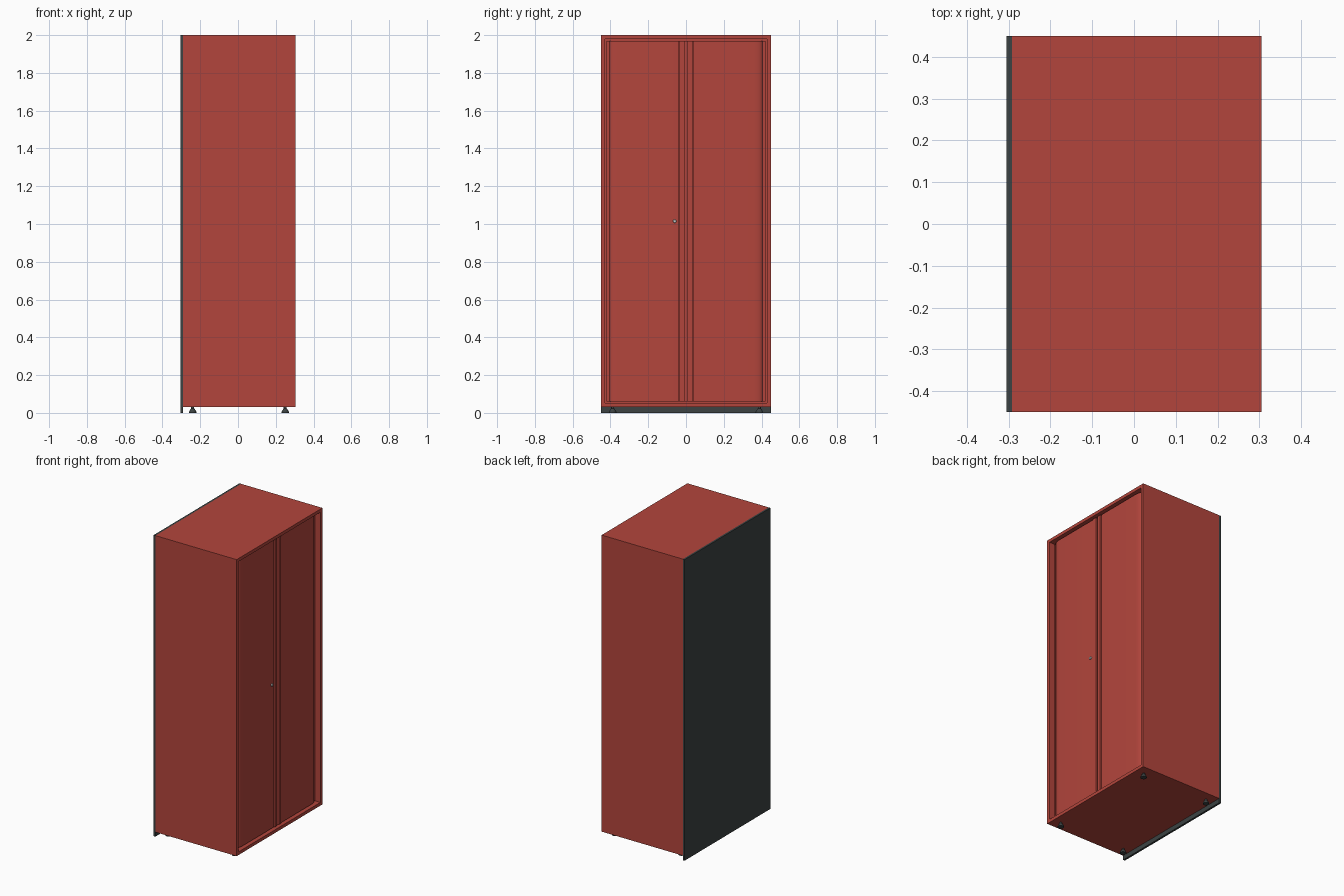
import bpy, bmesh, math

if "Cube" in bpy.data.objects:
    bpy.data.objects.remove(bpy.data.objects["Cube"])


def material(name, color):
    m = bpy.data.materials.new(name)
    m.diffuse_color = color
    m.use_nodes = True
    m.node_tree.nodes["Principled BSDF"].inputs["Base Color"].default_value = m.diffuse_color
    return m


RED = material("red_paint", (0.45, 0.06, 0.045, 1))
DARK = material("dark_grey", (0.045, 0.055, 0.055, 1))


def make_object(name, bm, mat=None, smooth=False):
    bmesh.ops.recalc_face_normals(bm, faces=bm.faces)
    mesh = bpy.data.meshes.new(name)
    bm.to_mesh(mesh)
    bm.free()
    ob = bpy.data.objects.new(name, mesh)
    bpy.context.collection.objects.link(ob)
    if mat:
        mesh.materials.append(mat)
    if smooth:
        bpy.ops.object.select_all(action='DESELECT')
        ob.select_set(True)
        bpy.context.view_layer.objects.active = ob
        bpy.ops.object.shade_smooth_by_angle(angle=math.radians(30))
    return ob


def box_bmesh(lo, hi):
    bm = bmesh.new()
    bmesh.ops.create_cube(bm, size=1)
    for v in bm.verts:
        for i in range(3):
            v.co[i] = hi[i] if v.co[i] > 0 else lo[i]
    return bm


def lathe(name, profile, loc, axis='Z', mat=None):
    """Spin a (radius, height) profile around Z or X."""
    bm = bmesh.new()
    n = 20
    rings = []
    for r, h in profile:
        ring = []
        for i in range(n):
            a = 2 * math.pi * i / n
            u, v = r * math.cos(a), r * math.sin(a)
            p = (u, v, h) if axis == 'Z' else (h, u, v)
            ring.append(bm.verts.new([p[k] + loc[k] for k in range(3)]))
        rings.append(ring)
    for a, b in zip(rings, rings[1:]):
        for i in range(n):
            bm.faces.new((a[i], a[(i + 1) % n], b[(i + 1) % n], b[i]))
    bm.faces.new(rings[0])
    bm.faces.new(rings[-1])
    return make_object(name, bm, mat, smooth=True)


# Cabinet body with a recessed door opening on the +x face
bm = box_bmesh((-0.292, -0.45, 0.03), (0.305, 0.45, 2.0))
bm.normal_update()
front = max(bm.faces, key=lambda f: f.calc_center_median().x)
bmesh.ops.inset_individual(bm, faces=[front], thickness=0.03)
bm.normal_update()
inner = bmesh.ops.extrude_face_region(bm, geom=[front])
bmesh.ops.translate(bm, vec=(-0.043, 0, 0),
                    verts=[g for g in inner["geom"] if isinstance(g, bmesh.types.BMVert)])
bmesh.ops.delete(bm, geom=[front], context='FACES_ONLY')
make_object("cabinet_body", bm, RED)

# Back panel reaching the floor
make_object("back_panel", box_bmesh((-0.305, -0.45, 0.0), (-0.292, 0.45, 2.0)), DARK)

# Sliding doors: plan profile (y, x) with grip strip, groove and rolled outer edge
PROFILE = [(0.0, 0.282), (0.008, 0.282), (0.008, 0.294), (0.034, 0.294),
           (0.034, 0.278), (0.039, 0.278), (0.039, 0.289), (0.36, 0.289),
           (0.378, 0.2875), (0.392, 0.284), (0.401, 0.279), (0.406, 0.272),
           (0.42, 0.272), (0.42, 0.263), (0.0, 0.263)]
for side, label in ((-1, "left"), (1, "right")):
    bm = bmesh.new()
    base = bm.faces.new([bm.verts.new((x, side * y, 0.061)) for y, x in PROFILE])
    ext = bmesh.ops.extrude_face_region(bm, geom=[base])
    bmesh.ops.translate(bm, vec=(0, 0, 1.908),
                        verts=[g for g in ext["geom"] if isinstance(g, bmesh.types.BMVert)])
    make_object(label + "_door", bm, RED, smooth=True)

# Round lock on the left door
lathe("door_lock", [(0.009, 0), (0.009, 0.006), (0.007, 0.009)],
      (0.288, -0.06, 1.015), axis='X')

# Levelling feet
for x in (-0.24, 0.25):
    for y in (-0.388, 0.388):
        lathe("levelling_foot",
              [(0.019, 0), (0.019, 0.007), (0.011, 0.02), (0.008, 0.024), (0.008, 0.031)],
              (x, y, 0), mat=DARK)
